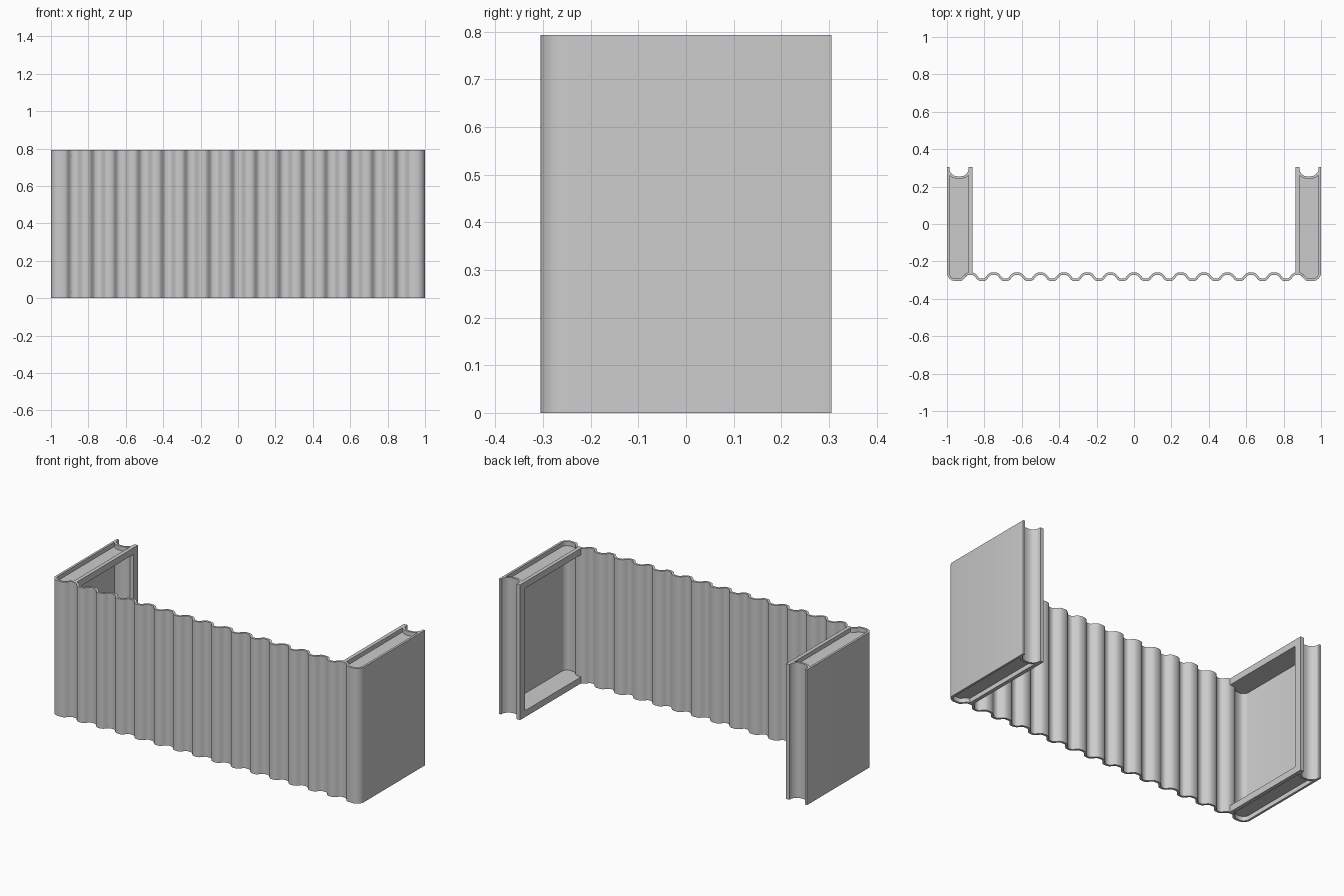
import bpy, bmesh
from mathutils import Vector

if "Cube" in bpy.data.objects:
    bpy.data.objects.remove(bpy.data.objects["Cube"])

H = 0.793      # full height
T = 0.013      # sheet thickness
REC = 0.025    # recess of the top and bottom plates
LIP0, LIP1 = 0.863, 0.885


def prism(name, pts, z0, z1, mirror=False):
    """Extrude a closed xy outline between two heights."""
    bm = bmesh.new()
    f = bm.faces.new([bm.verts.new((x, y, z0)) for x, y in pts])
    up = bmesh.ops.extrude_face_region(bm, geom=[f])["geom"]
    for v in up:
        if isinstance(v, bmesh.types.BMVert):
            v.co.z = z1
    bmesh.ops.recalc_face_normals(bm, faces=bm.faces)
    me = bpy.data.meshes.new(name)
    bm.to_mesh(me)
    bm.free()
    ob = bpy.data.objects.new(name, me)
    bpy.context.collection.objects.link(ob)
    if mirror:
        m = ob.modifiers.new("mirror", "MIRROR")
        m.use_mirror_merge = False
    bpy.context.view_layer.objects.active = ob
    ob.select_set(True)
    bpy.ops.object.shade_smooth_by_angle(angle=0.6)
    ob.select_set(False)
    return ob


def offset(path, d):
    """Shift an open polyline to its left by d with mitred corners."""
    p = [Vector(q) for q in path]
    out = []
    for i, q in enumerate(p):
        a = (q - p[i - 1]).normalized() if i else None
        b = (p[i + 1] - q).normalized() if i < len(p) - 1 else None
        a, b = a or b, b or a
        n = Vector((-a.y - b.y, a.x + b.x)).normalized()
        k = n.dot(Vector((-a.y, a.x)))
        out.append(tuple(q + n * (d / max(k, 0.5))))
    return out


def thick(path, d):
    return path + offset(path, d)[::-1]


def box(x0, x1, y0, y1):
    return [(x0, y0), (x1, y0), (x1, y1), (x0, y1)]


# Half lobe: distance from groove centre, y
half = [(0.012, -0.273), (0.020, -0.277), (0.029, -0.287),
        (0.038, -0.298), (0.048, -0.304), (0.0625, -0.305)]
lobe = half + [(0.125 - u, y) for u, y in half[-2::-1]]

# Corrugated front with the rounded corners and flat outer walls in one sheet
end = [(0.0, -0.267), (0.004, -0.279), (0.012, -0.291), (0.025, -0.301), (0.04, -0.305)]
path = [(-1, 0.305)] + [(-1 + u, y) for u, y in end]
path += [(-1 + 0.125 - u, y) for u, y in half[-2::-1]]
for i in range(14):
    path += [(-0.875 + i * 0.125 + u, y) for u, y in lobe]
path += [(0.875 + u, y) for u, y in half[:-1]]
path += [(1 - u, y) for u, y in end[::-1]] + [(1, 0.305)]
prism("corrugated_sheet", thick(path, T), 0, H)

# Curved web closing the back of each side frame
web = [(0.884, 0.290), (0.889, 0.278), (0.898, 0.266), (0.910, 0.258), (0.925, 0.255),
       (0.946, 0.255), (0.961, 0.258), (0.973, 0.266), (0.982, 0.278), (0.988, 0.290)]
prism("back_web", thick(web, -T), 0, H, True)
prism("back_inner_flange", box(LIP0, LIP1, 0.262, 0.305), 0, H, True)

# Recessed plates with an inner lip, top and bottom
front = [(0.880, -0.266), (0.895, -0.279), (0.910, -0.294), (0.935, -0.298),
         (0.965, -0.296), (0.984, -0.286), (0.992, -0.266)]
plate = front + [(0.992, 0.283)] + web[8:0:-1] + [(0.880, 0.278)]
for label, zp, zl in (("top", (H - REC - T, H - REC), (H - REC - T, H)),
                      ("bottom", (REC, REC + T), (0, REC + T))):
    prism(label + "_plate", plate, *zp, True)
    prism(label + "_lip", box(LIP0, LIP1, -0.272, 0.264), *zl, True)
